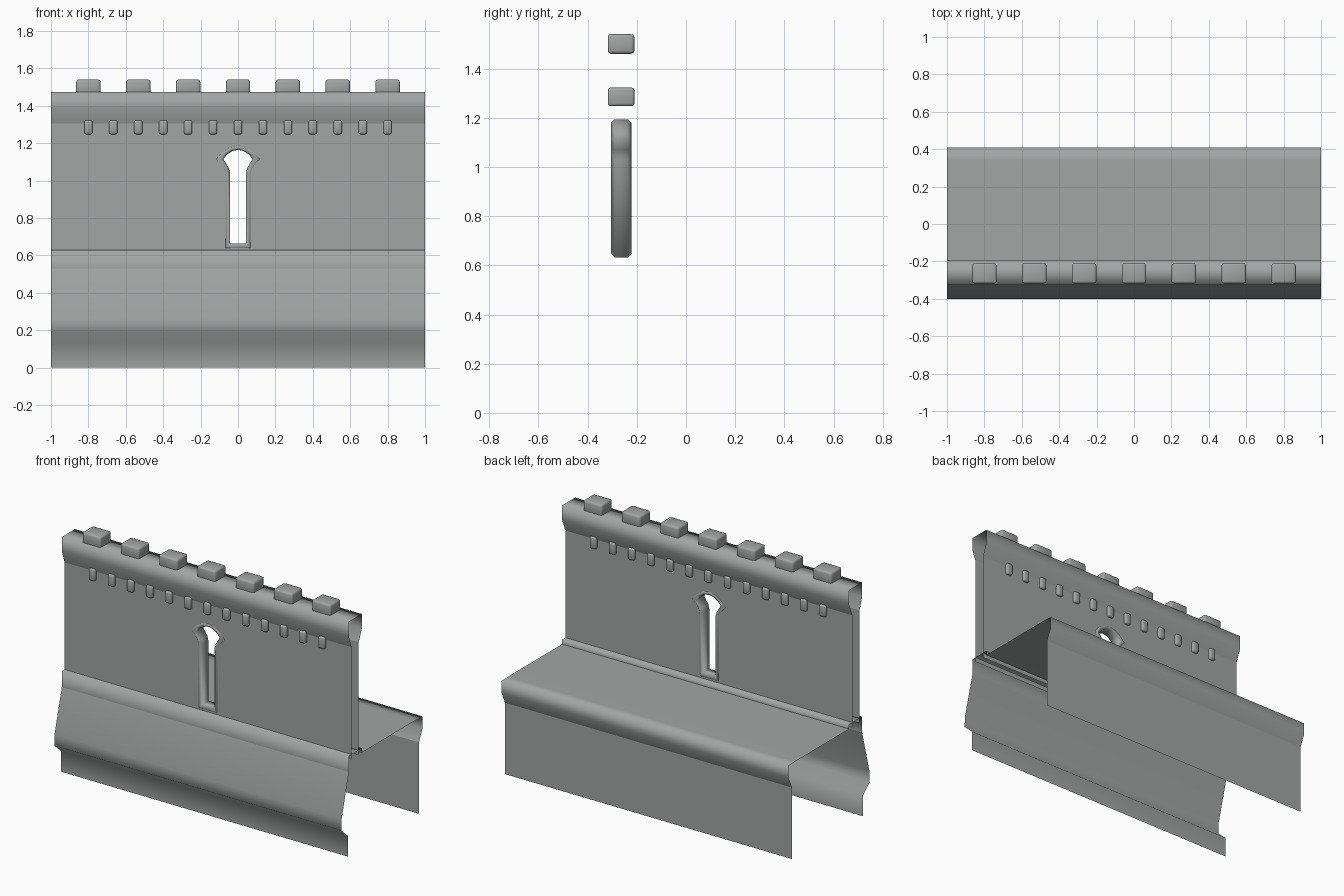
import bpy, bmesh

cube = bpy.data.objects.get("Cube")
if cube:
    bpy.data.objects.remove(cube, do_unlink=True)

stone = bpy.data.materials.new("grey_stone")
stone.use_nodes = True
COLOUR = (0.36, 0.38, 0.37, 1)
stone.diffuse_color = COLOUR
stone.node_tree.nodes["Principled BSDF"].inputs["Base Color"].default_value = COLOUR

WALL_FRONT, WALL_BACK = -0.298, -0.228
WALL_MID = (WALL_FRONT + WALL_BACK) / 2


def finish(name, bm, smooth=True):
    mesh = bpy.data.meshes.new(name)
    bm.to_mesh(mesh)
    bm.free()
    mesh.materials.append(stone)
    for p in mesh.polygons:
        p.use_smooth = smooth
    obj = bpy.data.objects.new(name, mesh)
    bpy.context.collection.objects.link(obj)
    return obj


def sheet(name, profile, smooth=True):
    """Open sheet: a (y, z) profile swept along the full length."""
    bm = bmesh.new()
    rows = [[bm.verts.new((x, y, z)) for x in (-1, 1)] for y, z in profile]
    for a, b in zip(rows, rows[1:]):
        bm.faces.new((a[0], b[0], b[1], a[1]))
    return finish(name, bm, smooth)


def block(name, x, y, z, size, bevel):
    bm = bmesh.new()
    bmesh.ops.create_cube(bm, size=1)
    for v in bm.verts:
        v.co = (x + v.co.x * size[0], y + v.co.y * size[1], z + v.co.z * size[2])
    bmesh.ops.bevel(bm, geom=bm.edges[:], offset=bevel, segments=2,
                    profile=0.5, affect='EDGES')
    return finish(name, bm)


def mirrored(half):
    """Close a half outline (bottom to top centre) into a loop."""
    return half + [(-x, z) for x, z in reversed(half) if x > 0]


# Window outlines in (x, z)
outer = mirrored([(0.075, 0.632), (0.075, 1.03), (0.085, 1.07), (0.128, 1.115),
                  (0.095, 1.153), (0.05, 1.182), (0, 1.193)])
inner = mirrored([(0.042, 0.665), (0.042, 1.04), (0.05, 1.07), (0.078, 1.115),
                  (0.058, 1.14), (0.03, 1.158), (0, 1.165)])
middle = [((a + c) / 2, (b + d) / 2) for (a, b), (c, d) in zip(outer, inner)]


# Wall faces with the window opening
def wall(name, y, facing):
    bm = bmesh.new()
    for loop in ([(-1, 0.6), (1, 0.6), (1, 1.31), (-1, 1.31)], middle):
        vs = [bm.verts.new((x, y, z)) for x, z in loop]
        for a, b in zip(vs, vs[1:] + vs[:1]):
            bm.edges.new((a, b))
    bmesh.ops.triangle_fill(bm, use_beauty=True, edges=bm.edges[:])
    bm.normal_update()
    for f in bm.faces:
        if f.normal.y * facing < 0:
            f.normal_flip()
    finish(name, bm, False)


wall("wall_front", WALL_FRONT, -1)
wall("wall_back", WALL_BACK, 1)

# Rounded window frame, a closed ring around the opening
bm = bmesh.new()
section = [(outer, -0.028), (middle, -0.042), (inner, -0.03),
           (inner, 0.03), (middle, 0.042), (outer, 0.028)]
rings = [[bm.verts.new((x, WALL_MID + d, z)) for x, z in loop] for loop, d in section]
for ra, rb in zip(rings, rings[1:] + rings[:1]):
    n = len(ra)
    for i in range(n):
        j = (i + 1) % n
        bm.faces.new((ra[i], ra[j], rb[j], rb[i]))
bmesh.ops.recalc_face_normals(bm, faces=bm.faces[:])
finish("window_frame", bm)

# Cornice under the battlements
sheet("cornice", [(WALL_BACK, 1.305), (-0.195, 1.385), (-0.195, 1.475),
                  (-0.325, 1.475), (-0.325, 1.385), (WALL_FRONT, 1.305)])

# Ledge at the foot of the wall
sheet("ledge", [(-0.195, 0.6), (-0.195, 0.63), (-0.325, 0.63), (-0.325, 0.53)])

# Battered front slope, roll and plinth
sheet("front_base", [(-0.325, 0.53), (-0.397, 0.26), (-0.40, 0.19),
                     (-0.333, 0.13), (-0.333, 0)])

# Walkway with its rear lip, and the rear wall
sheet("walkway", [(0.373, 0.45), (0.408, 0.525), (0.408, 0.6),
                  (0.34, 0.602), (-0.195, 0.602)])
sheet("rear_wall", [(0.373, 0), (0.373, 0.45)], False)

# Battlements and corbels
for i in range(7):
    block(f"merlon_{i + 1}", -0.8 + i * 1.6 / 6, -0.264, 1.5, (0.13, 0.108, 0.08), 0.012)
for i in range(13):
    block(f"corbel_{i + 1}", -0.8 + i * 1.6 / 12, -0.264, 1.285, (0.044, 0.108, 0.075), 0.01)
